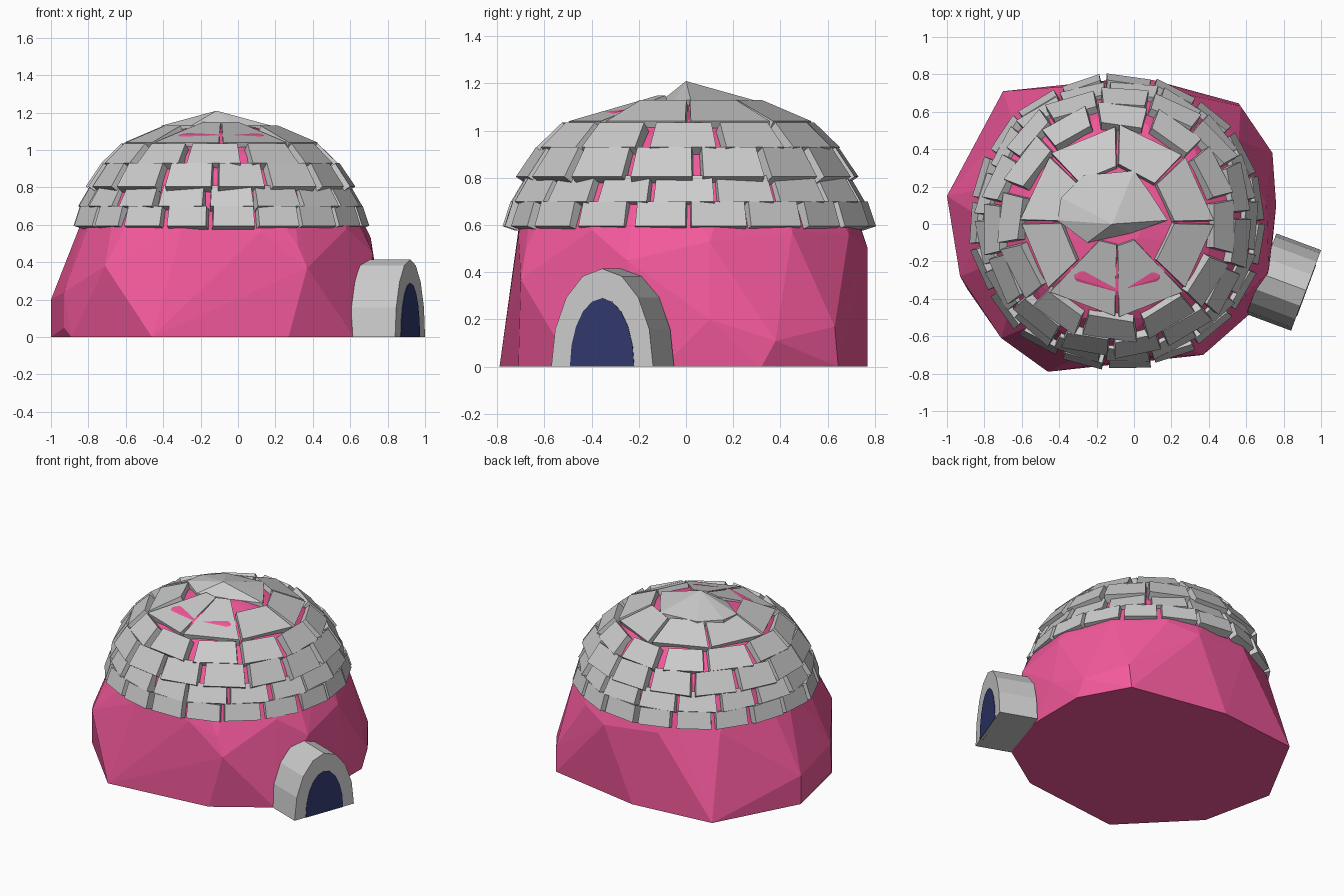
import bpy, bmesh, math, random
from mathutils import Vector, Matrix

if "Cube" in bpy.data.objects:
    bpy.data.objects.remove(bpy.data.objects["Cube"])

random.seed(4)
CX, CY = -0.09, 0.01          # dome centre


def material(name, rgb):
    m = bpy.data.materials.new(name)
    m.diffuse_color = (*rgb, 1)
    m.use_nodes = True
    m.node_tree.nodes["Principled BSDF"].inputs["Base Color"].default_value = m.diffuse_color
    return m


def add_object(name, bm, mat=None):
    bmesh.ops.recalc_face_normals(bm, faces=bm.faces)
    me = bpy.data.meshes.new(name)
    bm.to_mesh(me)
    bm.free()
    ob = bpy.data.objects.new(name, me)
    bpy.context.collection.objects.link(ob)
    if mat:
        me.materials.append(mat)
    return ob


def prism(bm, a, b):
    """Closed solid between two matching loops of points."""
    va = [bm.verts.new(p) for p in a]
    vb = [bm.verts.new(p) for p in b]
    n = len(a)
    bm.faces.new(va)
    bm.faces.new(vb[::-1])
    for i in range(n):
        j = (i + 1) % n
        bm.faces.new((va[i], va[j], vb[j], vb[i]))


def polar(r, deg, z):
    t = math.radians(deg)
    return Vector((CX + r * math.cos(t), CY + r * math.sin(t), z))


pink = material("pink", (0.9, 0.1, 0.33))
navy = material("navy", (0.03, 0.04, 0.15))

# Faceted body: hull of the ground outline, a middle band and the dome core
ground = [(-1, .15), (-.89, -.35), (-.46, -.79), (.27, -.71), (.62, -.48),
          (.74, -.1), (.74, .32), (.56, .645), (-.12, .77), (-.7, .71)]
middle = [(-1, .15, .2), (-.93, -.28, .05), (-.93, -.28, .24), (-.71, -.61, .38),
          (.37, -.7, .37), (.74, .38, .11), (.57, .63, .17), (.32, -.68, .49),
          (.12, -.71, .56), (.72, -.25, .45), (.76, .1, .2), (.71, .1, .53),
          (.3, .69, .56), (.1, .77, .5), (-.3, .74, .54), (-.65, .55, .56),
          (-.82, .1, .57), (-.76, -.3, .57), (-.61, -.52, .58), (-.3, -.71, .58),
          (.58, -.4, .58), (.56, .45, .57)]
bm = bmesh.new()
pts = [(x, y, 0) for x, y in ground] + middle
for k, (r, z) in enumerate([(.69, .76), (.64, .87), (.54, .98), (.37, 1.08), (.14, 1.13)]):
    pts += [polar(r, i * 36 + k * 18, z) for i in range(10)]
for p in pts:
    bm.verts.new(p)
res = bmesh.ops.convex_hull(bm, input=bm.verts)
loose = [v for v in bm.verts if not v.link_faces]
bmesh.ops.delete(bm, geom=loose, context='VERTS')
add_object("body", bm, pink)

# Shingled rows of blocks: count, start angle, bottom r/z, top r/z
rows = [(19, 0, .79, .595, .755, .70),
        (17, 9, .755, .70, .69, .81),
        (15, 3, .725, .805, .64, .93),
        (12, 12, .64, .93, .53, 1.035),
        (8, 0, .51, 1.04, .30, 1.13)]
for row, (n, start, r0, z0, r1, z1) in enumerate(rows):
    bm = bmesh.new()
    step = 360 / n
    for i in range(n):
        a = start + i * step + random.uniform(.03, .12) * step
        b = start + (i + 1) * step - random.uniform(.03, .10) * step
        top_r, top_z = r1, z1
        if row == 4:
            a, b = i * step + 1.2, (i + 1) * step - 1.5
            if i in (5, 6):               # long front blocks reach the cap
                top_r, top_z = .13, 1.15
        push = random.uniform(-.012, .012)
        outer = [polar(r0 + push, a, z0), polar(r0 - push, b, z0),
                 polar(top_r - push, b, top_z), polar(top_r + push, a, top_z)]
        # inward direction square to the block's slope
        slope = math.atan2(r0 - top_r, top_z - z0)
        mid = math.radians((a + b) / 2)
        inward = Vector((-math.cos(mid) * math.cos(slope),
                         -math.sin(mid) * math.cos(slope), -math.sin(slope))) * .06
        prism(bm, outer, [p + inward for p in outer])
    add_object(f"block_row_{row + 1}", bm)

# Low pointed cap
bm = bmesh.new()
rim = [(-.41, .02), (-.39, .14), (-.27, .26), (.0, .285), (.09, .16),
       (.18, .02), (-.02, -.05), (-.25, -.1)]
top = [bm.verts.new((x, y, 1.13)) for x, y in rim]
low = [bm.verts.new((x, y, 1.08)) for x, y in rim]
apex = bm.verts.new((-.115, 0, 1.21))
bm.faces.new(low)
for i in range(len(rim)):
    j = (i + 1) % len(rim)
    bm.faces.new((top[i], top[j], apex))
    bm.faces.new((low[i], low[j], top[j], top[i]))
add_object("cap", bm)

# Entrance arch and dark doorway; local +x points out of the door
place = Matrix.Translation((.92, -.355, 0)) @ Matrix.Rotation(math.radians(-20.4), 4, 'Z')


def arch(name, half_width, height, segments, x_back, x_front, mat=None):
    angles = [math.pi * i / segments for i in range(segments + 1)]
    loop = [(half_width * math.cos(t), height * math.sin(t)) for t in angles]
    bm = bmesh.new()
    prism(bm, [place @ Vector((x_front, y, z)) for y, z in loop],
          [place @ Vector((x_back, y, z)) for y, z in loop])
    add_object(name, bm, mat)


arch("entrance", .23, .415, 8, -.255, 0)
arch("doorway", .145, .29, 10, -.02, .003, navy)
